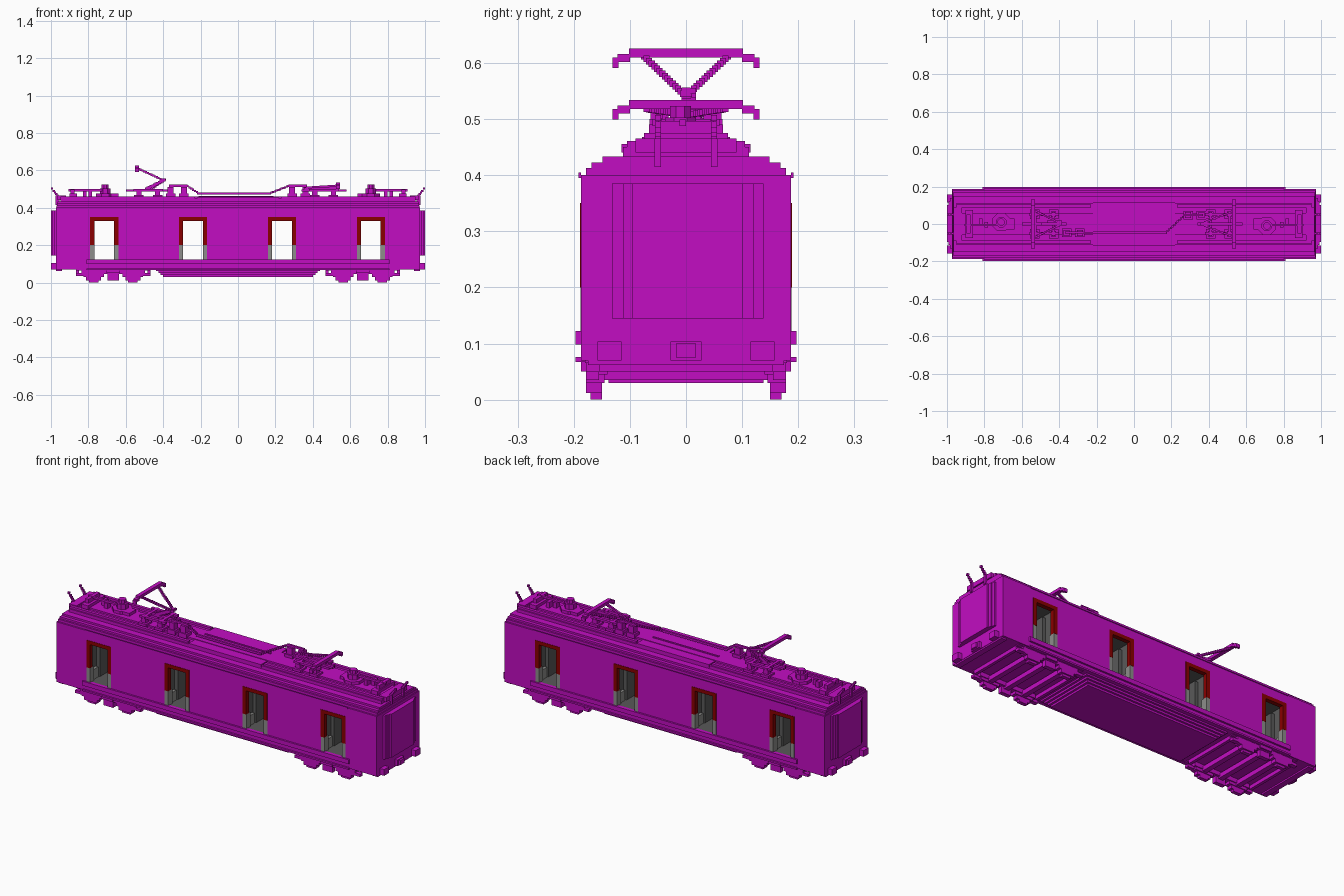
import bpy, bmesh, math
from mathutils import Vector, Matrix

if "Cube" in bpy.data.objects:
    bpy.data.objects.remove(bpy.data.objects["Cube"])


def material(name, rgb):
    m = bpy.data.materials.new(name)
    m.use_nodes = True
    m.diffuse_color = (*rgb, 1)
    m.node_tree.nodes["Principled BSDF"].inputs["Base Color"].default_value = (*rgb, 1)
    return m


MAGENTA = material("magenta", (0.54, 0.004, 0.54))
RED = material("dark red", (0.25, 0.0, 0.0))
GREY = material("light grey", (0.27, 0.27, 0.26))
DARK = material("dark grey", (0.10, 0.10, 0.10))


def finish(name, bm, mats, rule=None):
    bm.normal_update()
    me = bpy.data.meshes.new(name)
    for m in mats:
        me.materials.append(m)
    if rule:
        for f in bm.faces:
            f.material_index = rule(f)
    bm.to_mesh(me)
    bm.free()
    ob = bpy.data.objects.new(name, me)
    bpy.context.collection.objects.link(ob)
    return ob


def boxes(name, items, mats=(MAGENTA,), mx=False, my=False, rule=None):
    """Boxes (x0, x1, y0, y1, z0, z1), optionally repeated mirrored in x and y."""
    bm = bmesh.new()
    for x0, x1, y0, y1, z0, z1 in items:
        for sx in ((1, -1) if mx else (1,)):
            for sy in ((1, -1) if my else (1,)):
                c = Vector((sx * (x0 + x1) / 2, sy * (y0 + y1) / 2, (z0 + z1) / 2))
                s = Matrix.Diagonal((abs(x1 - x0), abs(y1 - y0), abs(z1 - z0), 1))
                bmesh.ops.create_cube(bm, size=1, matrix=Matrix.Translation(c) @ s)
    return finish(name, bm, mats, rule)


def stair(p, q, n, size=0.011):
    """A sloping bar as a run of small stepped blocks."""
    h = size / 2
    pts = [Vector(p).lerp(Vector(q), i / (n - 1)) for i in range(n)]
    return [(v.x - h, v.x + h, v.y - h, v.y + h, v.z - h, v.z + h) for v in pts]


# Body shell, with open door passages running across it
DOORS = (-0.715, -0.24, 0.235, 0.71)
HW, W, L, Z0, Z1 = 0.075, 0.187, 0.974, 0.12, 0.345


def over_door(f):
    return any(abs(f.calc_center_median().x - d) < HW for d in DOORS)


edges = [-L] + [d + s * HW for d in DOORS for s in (-1, 1)] + [L]
boxes("wall_panels", [(edges[i], edges[i + 1], -W, W, Z0, Z1) for i in range(0, 10, 2)],
      (MAGENTA, DARK),
      rule=lambda f: int(abs(f.normal.x) > 0.5 and abs(f.calc_center_median().x) < 0.9))
boxes("lower_body", [(a, b, -W, W, 0.07, Z0) for a, b in zip(edges, edges[1:])],
      (MAGENTA, DARK), rule=lambda f: int(f.normal.z > 0.5 and over_door(f)))
boxes("upper_body", [(a, b, -W, W, Z1, 0.40) for a, b in zip(edges, edges[1:])],
      (MAGENTA, DARK), rule=lambda f: int(f.normal.z < -0.5 and over_door(f)))

# Stepped roof
steps = [(0.97, 0.178, 0.413), (0.968, 0.168, 0.423), (0.966, 0.149, 0.433),
         (0.95, 0.112, 0.45)]
boxes("roof", [(-x, x, -y, y, 0.39, z) for x, y, z in steps])
boxes("roof_side_covers", [(0.23, 0.95, 0.088, 0.105, 0.45, 0.461)], mx=True, my=True)
boxes("roof_centre_cover", [(-0.22, 0.22, -0.115, 0.115, 0.44, 0.456),
                            (-0.93, 0.93, -0.06, 0.06, 0.44, 0.459)])
boxes("gutters", [(-0.80, 0.80, W, W + 0.005, 0.395, 0.405)], my=True)

# Side sills and underfloor trough
boxes("side_sills", [(-0.81, 0.81, W - 0.01, 0.197, 0.098, 0.122),
                     (-0.81, 0.81, W - 0.01, 0.197, 0.067, 0.076)], my=True)
boxes("underfloor_trough", [(-0.45 + 0.012 * i, 0.45 - 0.012 * i, -0.182 + 0.011 * i,
                             0.182 - 0.011 * i, 0.072 - 0.0105 * i, 0.083 - 0.0105 * i)
                            for i in range(5)])

# Door frames: red above, grey posts and steps below
frames, posts = [], []
for d in DOORS:
    for s in (-1, 1):
        xa, xb = d + s * HW, d + s * 0.053
        frames.append((xa, xb, W - 0.022, W + 0.002, 0.20, 0.35))
        posts.append((xa, xb, W - 0.035, W + 0.001, Z0, 0.20))
        posts.append((xa, d + s * 0.06, W - 0.08, W - 0.035, Z0, 0.175))
    frames.append((d - HW, d + HW, W - 0.022, W + 0.002, 0.33, 0.35))
boxes("door_frames", frames, (RED,), my=True)
boxes("door_posts", posts, (GREY,), my=True)
boxes("inner_door_pillars", [(d + s * HW, d + s * 0.055, -0.10, 0.10, Z0, 0.33)
                             for d in DOORS for s in (-1, 1)], (DARK,))

# Gangway ends, buffers and couplers
boxes("gangways", [(0.97, 0.985, -0.132, 0.138, 0.145, 0.385),
                   (0.98, 0.992, -0.112, 0.120, 0.145, 0.385),
                   (0.985, 1.0, -0.095, 0.102, 0.145, 0.385)], mx=True)
boxes("buffers", [(0.96, 1.0, 0.115, 0.158, 0.07, 0.104)], mx=True, my=True)
boxes("couplers", [(0.96, 0.99, -0.028, 0.028, 0.07, 0.104),
                   (0.96, 1.0, -0.018, 0.018, 0.075, 0.10)], mx=True)
boxes("end_beams", [(0.94, 0.972, -0.175, 0.175, 0.062, 0.075)], mx=True)

# Bogies: side frames, axle boxes, wheels, axles
B = 0.667
side = [(B - 0.20, B + 0.20, 0.155, 0.18, 0.065, 0.078),
        (B - 0.17, B + 0.17, 0.14, 0.178, 0.045, 0.068),
        (B - 0.035, B + 0.035, 0.16, 0.187, 0.05, 0.095),
        (B - 0.03, B + 0.03, 0.152, 0.175, 0.012, 0.05)]
for s in (-1, 1):
    a = B + s * 0.105
    side += [(a - 0.055, a + 0.055, 0.145, 0.178, 0.03, 0.055),
             (a - 0.04, a + 0.04, 0.15, 0.178, 0.012, 0.035),
             (a - 0.025, a + 0.025, 0.15, 0.17, 0.0, 0.02),
             (a + s * 0.055, a + s * 0.095, 0.155, 0.178, 0.035, 0.05)]
boxes("bogie_sides", side, mx=True, my=True)
boxes("axles", [(B + o - 0.014, B + o + 0.014, -0.155, 0.155, 0.035, 0.06)
                for o in (-0.105, 0, 0.105)] +
      [(B + o - 0.008, B + o + 0.008, -0.155, 0.155, 0.05, 0.072) for o in (-0.19, 0.19)],
      mx=True)

# Roof insulators, conduits and round switch housings
boxes("roof_racks", [(0.72, 0.905, -0.012, 0.0, 0.488, 0.499),
                     (0.78, 0.80, -0.02, 0.012, 0.45, 0.488),
                     (0.86, 0.90, -0.075, 0.075, 0.45, 0.475),
                     (0.875, 0.895, -0.05, 0.05, 0.475, 0.497),
                     (0.81, 0.83, 0.0, 0.03, 0.45, 0.49),
                     (0.92, 0.965, -0.09, 0.09, 0.44, 0.465),
                     (0.64, 0.68, -0.03, 0.03, 0.45, 0.475)], mx=True)
bm = bmesh.new()
for s in (-1, 1):
    for r, z0, z1 in ((0.052, 0.45, 0.475), (0.03, 0.475, 0.503), (0.02, 0.503, 0.523)):
        bmesh.ops.create_cone(bm, cap_ends=True, segments=8, radius1=r, radius2=r,
                              depth=z1 - z0, matrix=Matrix.Translation((s * 0.71, s * -0.01 if s > 0 else 0.01, (z0 + z1) / 2))
                              @ Matrix.Rotation(math.pi / 8, 4, "Z"))
finish("switch_housings", bm, (MAGENTA,))
horns = stair((0.965, 0.05, 0.465), (0.985, 0.05, 0.49), 4) + \
    stair((0.985, 0.05, 0.49), (0.994, 0.05, 0.502), 2)
boxes("end_horns", horns + [(0.955, 0.975, 0.045, 0.056, 0.415, 0.465)], mx=True, my=True)

# High-voltage line along the roof
boxes("roof_cable", [(-0.22, 0.17, -0.052, -0.041, 0.471, 0.482),
                     (-0.37, -0.27, -0.052, -0.041, 0.512, 0.523),
                     (0.27, 0.37, 0.042, 0.053, 0.512, 0.523),
                     (-0.21, 0.19, 0.01, 0.02, 0.452, 0.463)] +
      stair((-0.27, -0.047, 0.515), (-0.21, -0.047, 0.477), 7) +
      stair((0.17, -0.047, 0.477), (0.27, 0.047, 0.516), 12))
boxes("cable_insulators", [(c - 0.016, c + 0.016, y - 0.016, y + 0.016, 0.45, 0.512)
                           for c, y in ((-0.29, -0.047), (-0.36, -0.047),
                                        (0.29, 0.047), (0.36, 0.047))] +
      [(c - 0.025, c + 0.025, y - 0.022, y + 0.022, 0.45, 0.475)
       for c, y in ((-0.29, -0.047), (-0.36, -0.047), (0.29, 0.047), (0.36, 0.047))])

# Current collector bases
base = []
for c in (-0.48, 0.46):
    for ox in (-0.05, 0.05):
        for y in (-0.052, 0.052):
            base += [(c + ox - 0.025, c + ox + 0.025, y - 0.026, y + 0.026, 0.45, 0.468),
                     (c + ox - 0.014, c + ox + 0.014, y - 0.014, y + 0.014, 0.468, 0.49)]
    base += [(c - 0.08, c + 0.08, y - 0.008, y + 0.008, 0.488, 0.50) for y in (-0.052, 0.052)]
    base += [(c + o - 0.008, c + o + 0.008, -0.065, 0.065, 0.488, 0.50) for o in (-0.05, 0.05)]
    base += [(c - 0.12, c + 0.12, -0.008, 0.008, 0.487, 0.498)]
boxes("collector_bases", base)


def collector_head(name, x, z):
    bars = [(x - 0.011, x + 0.011, -0.102, 0.102, z - 0.016, z)]
    for s in (-1, 1):
        bars += [(x - 0.011, x + 0.011, s * 0.10, s * 0.122, z - 0.024, z - 0.01),
                 (x - 0.011, x + 0.011, s * 0.12, s * 0.131, z - 0.035, z - 0.016)]
    boxes(name, bars)


# Raised collector (-x) and folded collector (+x)
collector_head("raised_collector_head", -0.54, 0.626)
collector_head("folded_collector_head", 0.535, 0.534)
arms = stair((-0.49, 0, 0.50), (-0.395, 0, 0.548), 12, 0.016)
for s in (-1, 1):
    arms += stair((-0.395, s * 0.005, 0.545), (-0.54, s * 0.075, 0.612), 16)
arms += stair((-0.46, 0.012, 0.50), (-0.39, 0.012, 0.55), 8)
boxes("raised_collector_arms", arms)
folded = stair((0.36, 0, 0.50), (0.53, 0, 0.506), 17, 0.014)
for s in (-1, 1):
    folded += stair((0.37, s * 0.006, 0.508), (0.535, s * 0.07, 0.518), 17)
boxes("folded_collector_arms", folded)
